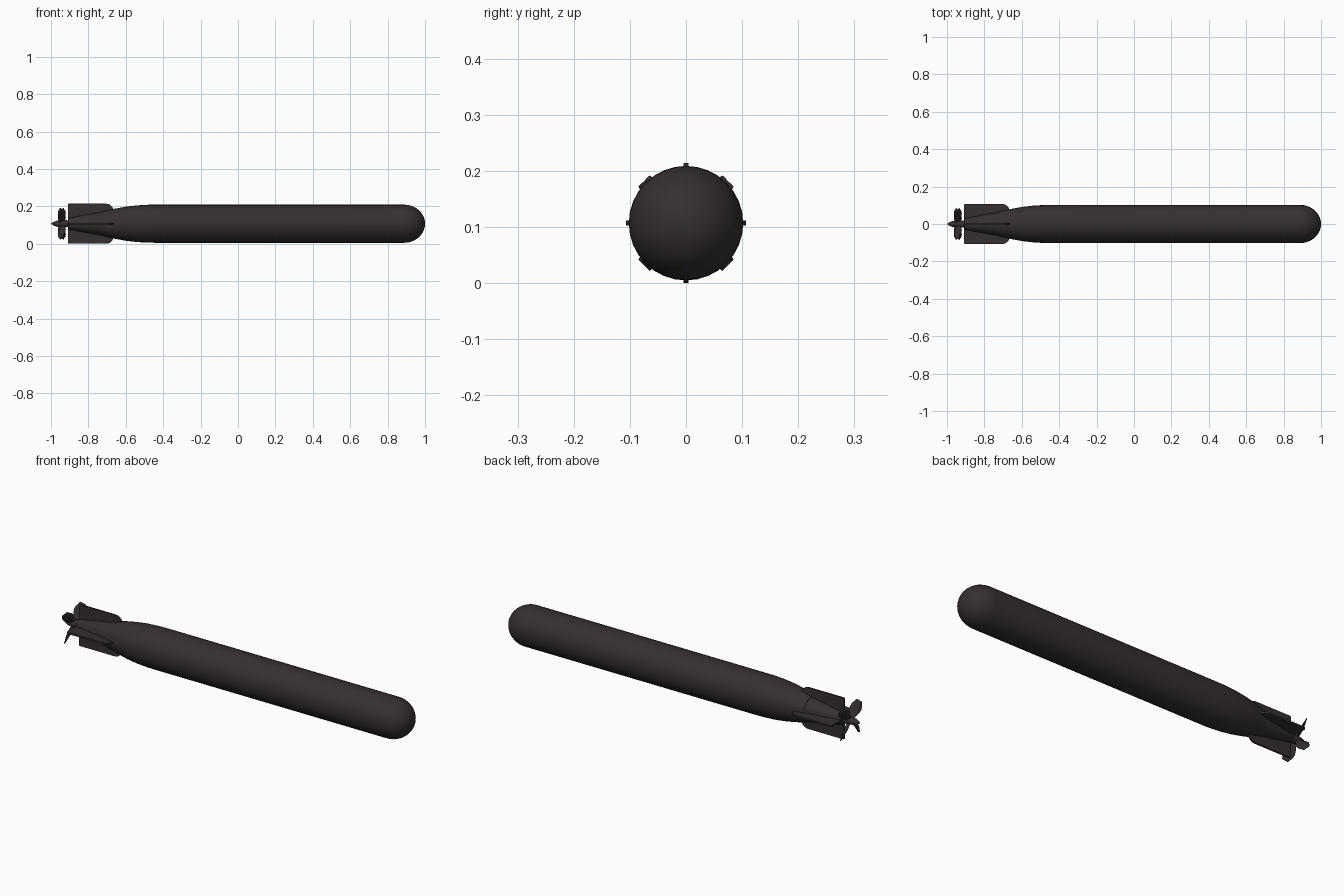
import bpy, bmesh, math
from mathutils import Matrix, Vector

if "Cube" in bpy.data.objects:
    bpy.data.objects.remove(bpy.data.objects["Cube"], do_unlink=True)

AXIS_Z = 0.107


def material(name, color):
    m = bpy.data.materials.new(name)
    m.use_nodes = True
    m.diffuse_color = color
    m.node_tree.nodes["Principled BSDF"].inputs["Base Color"].default_value = color
    return m


gunmetal = material("dark brown grey", (0.037, 0.029, 0.029, 1))


def finish(name, bm, smooth=True):
    bmesh.ops.remove_doubles(bm, verts=bm.verts, dist=0.00001)
    bmesh.ops.recalc_face_normals(bm, faces=bm.faces)
    mesh = bpy.data.meshes.new(name)
    bm.to_mesh(mesh)
    bm.free()
    mesh.materials.append(gunmetal)
    ob = bpy.data.objects.new(name, mesh)
    ob.location.z = AXIS_Z
    bpy.context.collection.objects.link(ob)
    if smooth:
        bpy.ops.object.select_all(action="DESELECT")
        ob.select_set(True)
        bpy.context.view_layer.objects.active = ob
        bpy.ops.object.shade_smooth_by_angle(angle=math.radians(35))
    return ob


def lathe(name, profile, sides=32):
    """Spin (x, radius) points around the long axis."""
    bm = bmesh.new()
    verts = [bm.verts.new((x, 0, r)) for x, r in profile]
    edges = [bm.edges.new(pair) for pair in zip(verts, verts[1:])]
    bmesh.ops.spin(bm, geom=verts + edges, cent=(0, 0, 0), axis=(1, 0, 0),
                   angle=math.tau, steps=sides, use_duplicate=False)
    return finish(name, bm)


# Main hull: tapered rear, straight barrel, rounded nose
R = 0.102
nose_len = 0.112
nose = [(1 - nose_len + nose_len * math.sin(a), R * math.cos(a))
        for a in [math.pi / 2 * i / 10 for i in range(11)]]
lathe("hull", [(-0.722, 0), (-0.722, 0.066), (-0.66, 0.08), (-0.6, 0.091),
               (-0.54, 0.098), (-0.48, 0.1015), (-0.42, R)] + nose)

# Tail cone and propeller hub
lathe("tail_cone", [(-0.91, 0), (-0.91, 0.03), (-0.82, 0.047),
                    (-0.725, 0.064), (-0.715, 0.064)])
lathe("propeller_hub", [(-1, 0), (-0.99, 0.008), (-0.97, 0.016), (-0.945, 0.02),
                        (-0.92, 0.02), (-0.905, 0.016), (-0.9, 0)], 20)

# Four tail fins with a rounded leading corner
bm = bmesh.new()
corner = [(-0.705 + 0.04 * math.sin(a), 0.067 + 0.04 * math.cos(a))
          for a in [math.pi / 2 * i / 6 for i in range(7)]]
outline = [(-0.91, 0.02), (-0.91, 0.103), (-0.906, 0.107)] + corner + [(-0.665, 0.05)]
for k in range(4):
    turn = Matrix.Rotation(k * math.pi / 2, 3, "X")
    face = bm.faces.new([bm.verts.new(turn @ Vector((x, -0.0045, r))) for x, r in outline])
    ext = bmesh.ops.extrude_face_region(bm, geom=[face])
    bmesh.ops.translate(bm, vec=turn @ Vector((0, 0.009, 0)),
                        verts=[v for v in ext["geom"] if isinstance(v, bmesh.types.BMVert)])
finish("tail_fins", bm)

# Four twisted propeller blades on the diagonals
bm = bmesh.new()
rows, cols = 10, 5
for k in range(4):
    turn = Matrix.Rotation(math.pi / 4 + k * math.pi / 2, 3, "X")
    grid = []
    for i in range(rows):
        t = i / (rows - 1)
        r = 0.01 + 0.096 * t
        chord = 0.022 + 0.034 * math.sin(math.pi * min(t, 0.93) ** 1.4)
        pitch = math.radians(30 + 25 * t)
        row = []
        for j in range(cols):
            s = (j / (cols - 1) - 0.5) * chord
            row.append(bm.verts.new(turn @ Vector(
                (-0.942 + s * math.cos(pitch), s * math.sin(pitch), r))))
        grid.append(row)
    for i in range(rows - 1):
        for j in range(cols - 1):
            bm.faces.new((grid[i][j], grid[i][j + 1], grid[i + 1][j + 1], grid[i + 1][j]))
blades = finish("propeller_blades", bm)
solid = blades.modifiers.new("thickness", "SOLIDIFY")
solid.thickness = 0.004
solid.offset = 0
